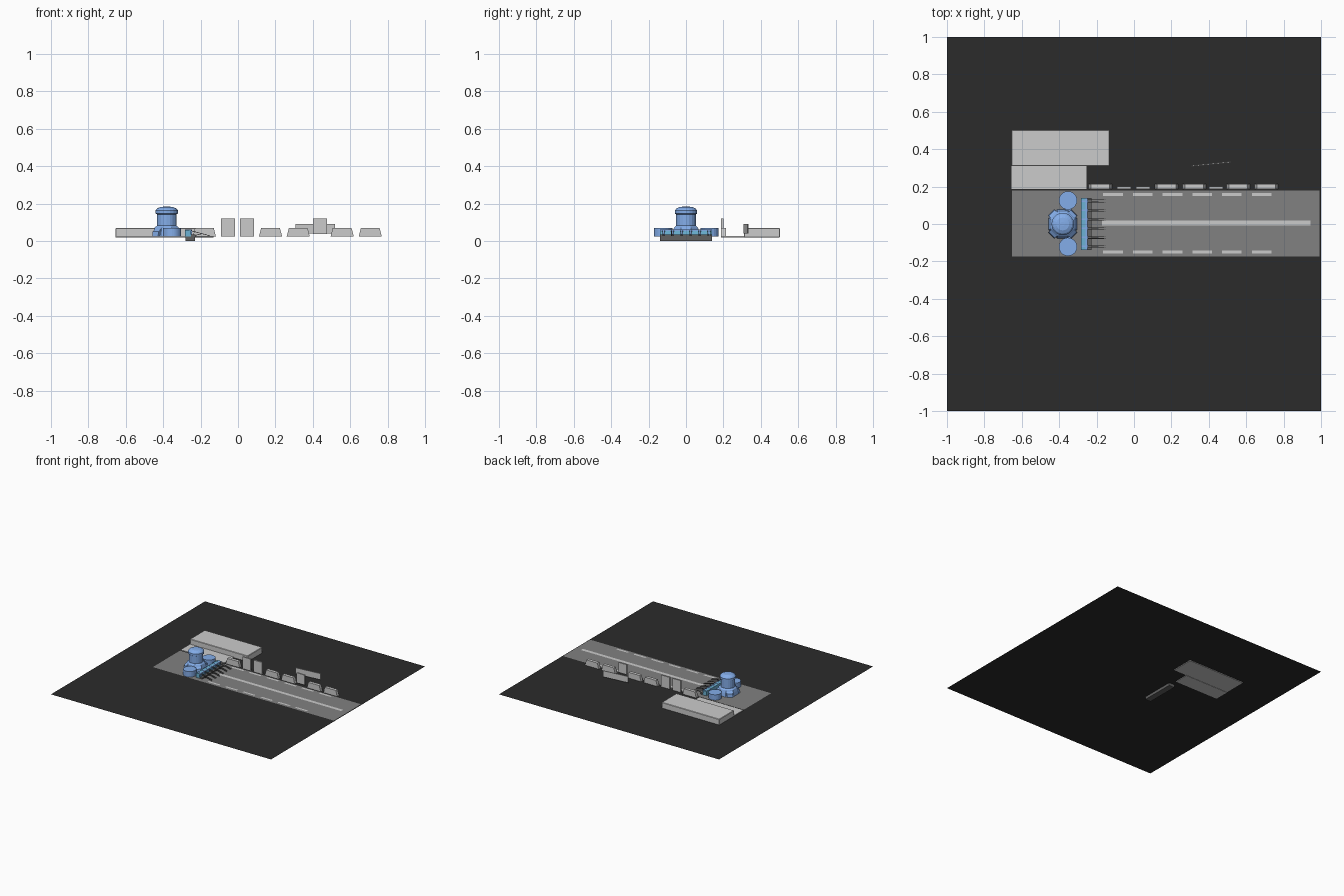
import bpy, bmesh, math
from mathutils import Vector

if "Cube" in bpy.data.objects:
    bpy.data.objects.remove(bpy.data.objects["Cube"])


def mat(name, r, g, b):
    m = bpy.data.materials.new(name)
    m.diffuse_color = (r, g, b, 1)
    m.use_nodes = True
    m.node_tree.nodes["Principled BSDF"].inputs["Base Color"].default_value = m.diffuse_color
    return m


DARK = mat("asphalt_dark", 0.024, 0.024, 0.024)
ROAD = mat("road_grey", 0.22, 0.22, 0.22)
BLUE = mat("blue_paint", 0.23, 0.42, 0.82)
TEAL = mat("teal_paint", 0.15, 0.45, 0.66)
STEEL = mat("dark_steel", 0.12, 0.12, 0.12)
G = 0.022  # ground level


def obj(name, verts, faces, m=None):
    me = bpy.data.meshes.new(name)
    me.from_pydata(verts, [], faces)
    bm = bmesh.new()
    bm.from_mesh(me)
    if len(faces) > 1:
        bmesh.ops.recalc_face_normals(bm, faces=bm.faces)
    bm.to_mesh(me)
    bm.free()
    o = bpy.data.objects.new(name, me)
    bpy.context.collection.objects.link(o)
    if m:
        me.materials.append(m)
    return o


def sheet(name, x0, x1, y0, y1, z, m=None):
    return obj(name, [(x0, y0, z), (x1, y0, z), (x1, y1, z), (x0, y1, z)], [(0, 1, 2, 3)], m)


def prism(name, profile, y0, y1, m=None):
    # x-z profile extruded along y
    n = len(profile)
    v = [(x, y0, z) for x, z in profile] + [(x, y1, z) for x, z in profile]
    f = [tuple(range(n)), tuple(range(n, 2 * n))]
    f += [(i, (i + 1) % n, n + (i + 1) % n, n + i) for i in range(n)]
    return obj(name, v, f, m)


def box(name, x0, x1, y0, y1, z0, z1, m=None):
    return prism(name, [(x0, z0), (x1, z0), (x1, z1), (x0, z1)], y0, y1, m)


def lathe(name, profile, cx, cy, sides, m, turn=0.0):
    # r-z profile revolved about a vertical axis, capped both ends
    v, f, k = [], [], len(profile)
    for r, z in profile:
        for i in range(sides):
            a = 2 * math.pi * i / sides + turn
            v.append((cx + r * math.cos(a), cy + r * math.sin(a), z))
    for j in range(k - 1):
        for i in range(sides):
            n = (i + 1) % sides
            f.append((j * sides + i, j * sides + n, (j + 1) * sides + n, (j + 1) * sides + i))
    f += [tuple(range(sides)), tuple(range((k - 1) * sides, k * sides))]
    return obj(name, v, f, m)


def beam(name, a, b, w, m):
    # square bar between two points lying in one x-z plane
    a, b = Vector(a), Vector(b)
    d = (b - a).normalized()
    n = Vector((-d.z, 0, d.x)) * w / 2
    pts = [a + n, b + n, b - n, a - n]
    return prism(name, [(p.x, p.z) for p in pts], a.y - w / 2, a.y + w / 2, m)


def chamfer(o, w):
    b = o.modifiers.new("chamfer", 'BEVEL')
    b.width, b.segments = w, 1


# ground and road markings
sheet("ground", -1, 1, -1, 1, G, DARK)
sheet("road", -0.652, 0.992, -0.175, 0.178, G + 0.002, ROAD)
sheet("centre_line", -0.17, 0.943, -0.009, 0.018, G + 0.004)
for side, y in (("left", 0.158), ("right", -0.15)):
    for i in range(6):
        x = -0.165 + 0.159 * i
        sheet(f"lane_dash_{side}_{i}", x, x + 0.105, y - 0.008, y + 0.008, G + 0.004)

# roadside building and pavement slab
chamfer(box("building", -0.654, -0.13, 0.31, 0.502, 0.018, 0.069), 0.003)
box("pavement", -0.654, -0.255, 0.188, 0.31, 0.018, 0.027)

# tapered road barriers
B = G + 0.001
for i, x in enumerate((-0.242, 0.112, 0.26, 0.495, 0.645)):
    prism(f"barrier_{i}", [(x, B), (x + 0.124, B), (x + 0.112, 0.07), (x + 0.012, 0.07)], 0.188, 0.213)

# upright panels and one slanted sign
for i, (x, z) in enumerate(((-0.092, B), (0.011, B), (0.4, 0.038))):
    box(f"upright_panel_{i}", x, x + 0.075, 0.188, 0.2, z, 0.12)
sign = box("slanted_sign", -0.107, 0.107, -0.003, 0.003, 0.04, 0.091)
sign.location = (0.413, 0.321, 0)
sign.rotation_euler = (0, 0, 0.1)

# central tower on a flared octagonal base
CX = -0.381
lathe("tower_base", [(0.083, B), (0.077, 0.05), (0.069, 0.072), (0.057, 0.082)], CX, 0, 8, BLUE, math.pi / 8)
for i in range(4):
    fin = prism(f"base_buttress_{i}", [(0.05, B), (0.088, B), (0.084, 0.05), (0.05, 0.078)], -0.022, 0.022, BLUE)
    fin.location = (CX, 0, 0)
    fin.rotation_euler = (0, 0, math.pi / 4 + i * math.pi / 2)
lathe("tower_body", [(0.053, 0.03), (0.053, 0.145)], CX, 0, 20, BLUE)
lathe("tower_cap", [(0.053, 0.143), (0.06, 0.147), (0.06, 0.164), (0.051, 0.174), (0.034, 0.182), (0.012, 0.184)],
      CX, 0, 20, BLUE)

# side drums
for side, y in (("left", 0.126), ("right", -0.122)):
    lathe(f"drum_{side}", [(0.049, B), (0.049, 0.069)], -0.353, y, 24, BLUE)
    box(f"drum_arm_{side}", -0.37, -0.335, min(y * 0.35, y), max(y * 0.35, y), 0.03, 0.045, BLUE)

# front blade with footing, ribs and tines
box("blade_footing", -0.28, -0.23, -0.14, 0.138, 0.0, 0.024, STEEL)
prism("blade", [(-0.284, B), (-0.25, B), (-0.254, 0.06), (-0.284, 0.06)], -0.138, 0.14, TEAL)
box("blade_top_rail", -0.258, -0.249, -0.138, 0.14, 0.054, 0.061, BLUE)
box("blade_bottom_rail", -0.252, -0.228, -0.138, 0.14, 0.0225, 0.034, STEEL)
for i in range(6):
    y = -0.12 + 0.0485 * i
    box(f"blade_rib_{i}", -0.284, -0.246, y - 0.004, y + 0.004, B, 0.062, BLUE)
    for j, dy in enumerate((-0.006, 0.006)):
        beam(f"tine_{i}_{j}", (-0.255, y + dy, 0.056), (-0.15, y + dy, 0.028), 0.003, STEEL)
    beam(f"tine_brace_{i}", (-0.24, y, 0.027), (-0.19, y, 0.04), 0.003, STEEL)
